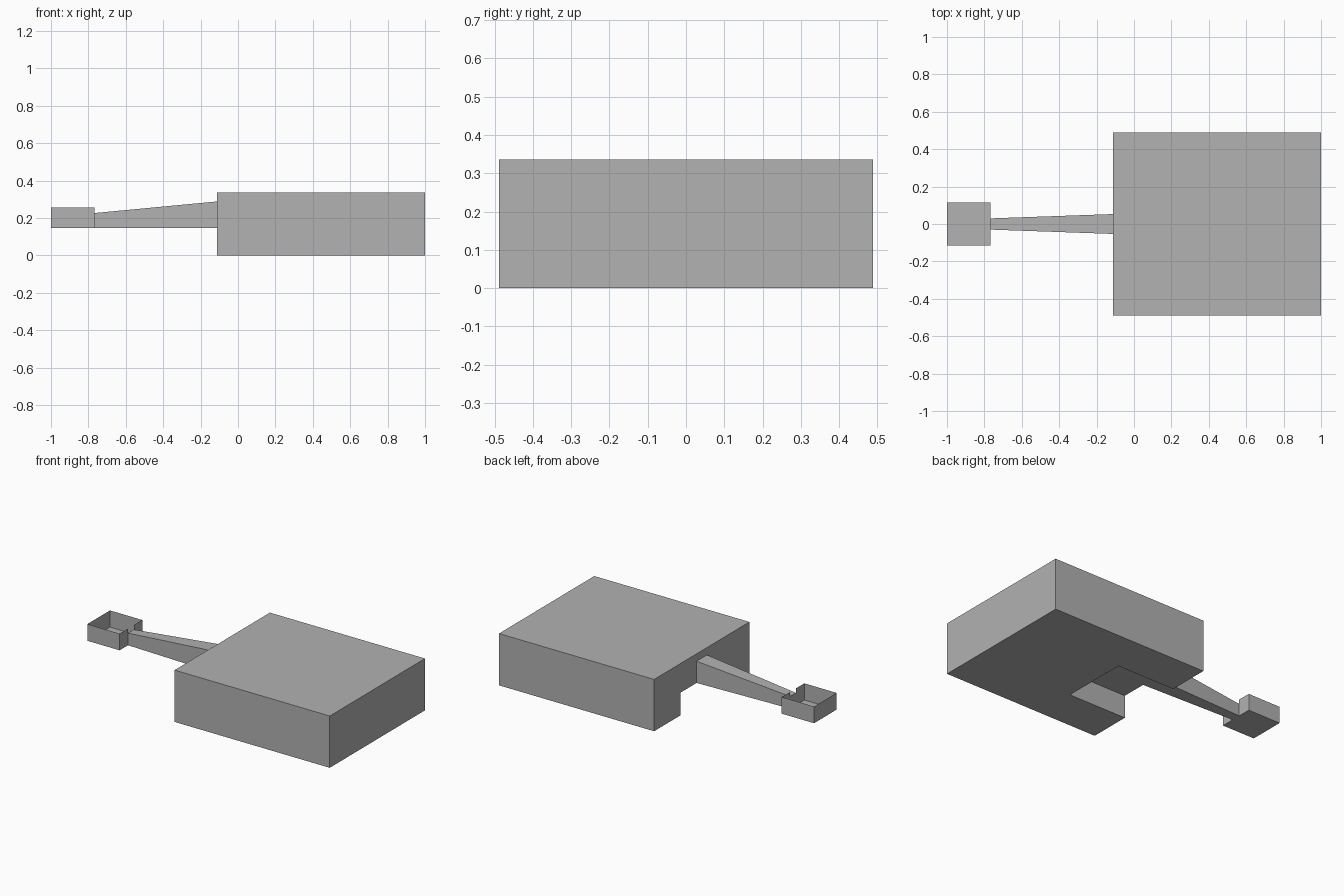
import bpy
import bmesh

if "Cube" in bpy.data.objects:
    bpy.data.objects.remove(bpy.data.objects["Cube"], do_unlink=True)

# Single plain grey material
GREY = (0.445, 0.445, 0.445, 1.0)
grey = bpy.data.materials.new("plain_grey")
grey.use_nodes = True
grey.diffuse_color = GREY
grey.node_tree.nodes["Principled BSDF"].inputs["Base Color"].default_value = GREY

UNDERSIDE = 0.147   # shared level of arm, cup floor and slot ceiling
BODY_X = -0.113     # end of the body where the arm joins
CUP_X = -0.768      # end of the arm where the cup begins


def finish(name, bm):
    mesh = bpy.data.meshes.new(name)
    bm.to_mesh(mesh)
    bm.free()
    mesh.materials.append(grey)
    obj = bpy.data.objects.new(name, mesh)
    bpy.context.collection.objects.link(obj)
    return obj


def loft(near, far):
    """Box between two x sections, each given as (x, half_width, bottom, top)."""
    bm = bmesh.new()
    rings = []
    for x, w, low, high in (near, far):
        corners = ((-w, low), (w, low), (w, high), (-w, high))
        rings.append([bm.verts.new((x, y, z)) for y, z in corners])
    a, b = rings
    bm.faces.new(a)
    bm.faces.new(b[::-1])
    for i in range(4):
        j = (i + 1) % 4
        bm.faces.new((a[j], a[i], b[i], b[j]))
    bmesh.ops.recalc_face_normals(bm, faces=bm.faces)
    return bm


# Body with a slot cut into its underside
body = finish("body", loft((BODY_X, 0.488, 0, 0.336), (1, 0.488, 0, 0.336)))
cutter = finish("slot_cutter", loft((BODY_X - 0.1, 0.217, -0.1, UNDERSIDE),
                                    (0.3, 0.217, -0.1, UNDERSIDE)))
cutter.hide_render = True
slot = body.modifiers.new("slot", "BOOLEAN")
slot.operation = "DIFFERENCE"
slot.solver = "EXACT"
slot.object = cutter
bpy.context.view_layer.update()
cut_mesh = bpy.data.meshes.new_from_object(
    body.evaluated_get(bpy.context.evaluated_depsgraph_get()))
body.modifiers.clear()
body.data = cut_mesh
bpy.data.objects.remove(cutter, do_unlink=True)

# Tapered arm
finish("arm", loft((CUP_X, 0.03, UNDERSIDE, 0.226), (BODY_X, 0.053, UNDERSIDE, 0.288)))

# Open thin-walled cup: the wall path leaves a gap where the arm enters
RIM, HALF, GAP = 0.255, 0.116, 0.03
path = [(CUP_X, GAP), (CUP_X, HALF), (-1, HALF), (-1, -HALF), (CUP_X, -HALF), (CUP_X, -GAP)]
bm = bmesh.new()
lower = [bm.verts.new((x, y, UNDERSIDE)) for x, y in path]
upper = [bm.verts.new((x, y, RIM)) for x, y in path]
bm.faces.new(lower[::-1])
for i in range(len(path) - 1):
    bm.faces.new((lower[i], lower[i + 1], upper[i + 1], upper[i]))
finish("cup", bm)
